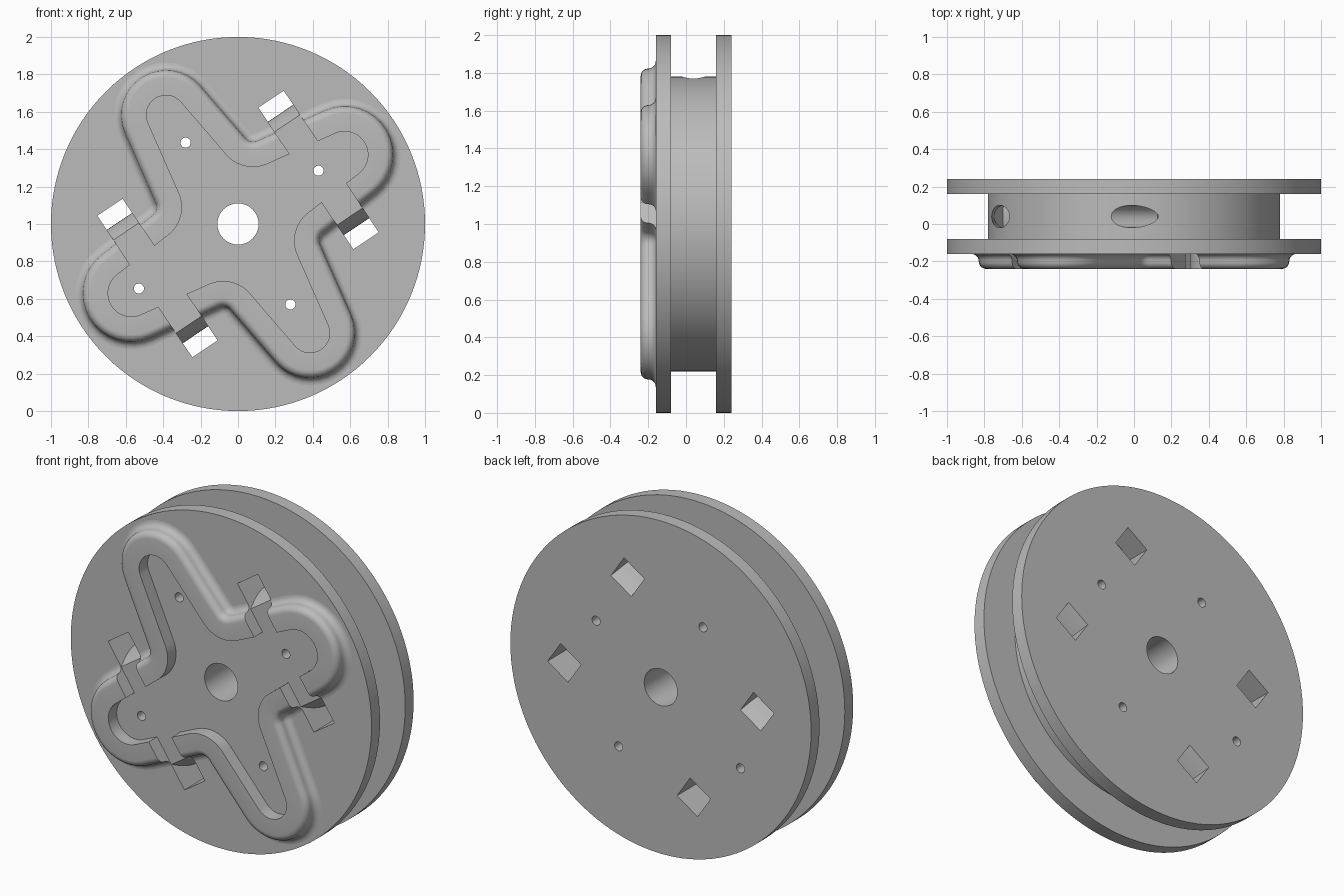
import bpy
import math
from mathutils import Vector

cube = bpy.data.objects.get("Cube")
if cube:
    bpy.data.objects.remove(cube)

grey = bpy.data.materials.new("neutral_grey")
grey.use_nodes = True
GREY = (0.5, 0.5, 0.5, 1)
grey.diffuse_color = GREY
grey.node_tree.nodes["Principled BSDF"].inputs["Base Color"].default_value = GREY

# Slot frame: n runs across the slotted strips, t along them
N = Vector((0.83, 0.557)).normalized()
T = Vector((N.y, -N.x))


def strip_point(n, t):
    return N * n + T * t


def loft(name, loops, ring=False):
    """Skin equal loops of 3D points; close as a ring or cap both ends."""
    count = len(loops[0])
    verts = [p for loop in loops for p in loop]
    faces = []
    for i in range(len(loops) if ring else len(loops) - 1):
        a, b = i * count, (i + 1) % len(loops) * count
        for j in range(count):
            k = (j + 1) % count
            faces.append((a + j, a + k, b + k, b + j))
    if not ring:
        faces.append(tuple(reversed(range(count))))
        faces.append(tuple(range(len(verts) - count, len(verts))))
    mesh = bpy.data.meshes.new(name)
    mesh.from_pydata(verts, [], faces)
    mesh.materials.append(grey)
    ob = bpy.data.objects.new(name, mesh)
    bpy.context.collection.objects.link(ob)
    bpy.ops.object.select_all(action="DESELECT")
    ob.select_set(True)
    bpy.context.view_layer.objects.active = ob
    bpy.ops.object.mode_set(mode="EDIT")
    bpy.ops.mesh.select_all(action="SELECT")
    bpy.ops.mesh.normals_make_consistent(inside=False)
    bpy.ops.object.mode_set(mode="OBJECT")
    return ob


def circle(radius, y, x=0, z=0, sides=128):
    angles = [math.tau * i / sides for i in range(sides)]
    return [Vector((x + radius * math.cos(a), y, 1 + z + radius * math.sin(a)))
            for a in angles]


def bore(name, radius, x, z):
    return loft(name, [circle(radius, y, x, z, 48) for y in (-0.4, 0.4)])


def strip_prism(name, profile, n_low, n_high):
    """Extrude a (t, y) profile across a strip."""
    loops = []
    for n in (n_low, n_high):
        loop = []
        for t, y in profile:
            p = strip_point(n, t)
            loop.append(Vector((p.x, y, 1 + p.y)))
        loops.append(loop)
    return loft(name, loops)


def cut(ob, cutters):
    for cutter in cutters:
        mod = ob.modifiers.new("cut", "BOOLEAN")
        mod.operation = "DIFFERENCE"
        mod.solver = "EXACT"
        mod.object = cutter
    graph = bpy.context.evaluated_depsgraph_get()
    mesh = bpy.data.meshes.new_from_object(ob.evaluated_get(graph))
    ob.modifiers.clear()
    ob.data = mesh


def smooth(ob):
    bpy.ops.object.select_all(action="DESELECT")
    ob.select_set(True)
    bpy.context.view_layer.objects.active = ob
    bpy.ops.object.shade_smooth_by_angle(angle=math.radians(30))


# Spool body: two flanges around a narrower hub
HUB = 0.78
body = loft("spool_body", [circle(r, y) for r, y in (
    (1, -0.16), (1, -0.08), (HUB, -0.08), (HUB, 0.16), (1, 0.16), (1, 0.24))])

# Raised wall: rounded four-lobed outline, convex lobes and concave valleys
half = [(-0.385, 0.583, 0.105), (0.08, 0.495, -0.19),
        (0.57, 0.37, 0.125), (0.49, -0.09, -0.19)]
arcs = half + [(-x, -z, r) for x, z, r in half]


def tangent_angle(a, b):
    d = Vector((b[0] - a[0], b[1] - a[1]))
    s = (a[2] - b[2]) / d.length
    d.normalize()
    u = d * s + Vector((-d.y, d.x)) * math.sqrt(1 - s * s)
    return math.atan2(u.y, u.x)


def outline(offset, y, steps=16):
    points = []
    for i, (x, z, r) in enumerate(arcs):
        start = tangent_angle(arcs[i - 1], arcs[i])
        end = tangent_angle(arcs[i], arcs[(i + 1) % len(arcs)])
        sweep = (end - start + math.pi) % math.tau - math.pi
        for k in range(steps + 1):
            a = start + sweep * k / steps
            points.append(Vector((x + (r + offset) * math.cos(a), y,
                                  1 + z + (r + offset) * math.sin(a))))
    return points


ROUND = 0.04
quarter = [math.pi / 2 * i / 6 for i in range(7)]
section = [(0, -0.15), (0, -0.24)]
section += [(0.095 + ROUND * math.sin(a), -0.2 - ROUND * math.cos(a)) for a in quarter]
section += [(0.175 - ROUND * math.cos(a), -0.2 + ROUND * math.sin(a)) for a in quarter[1:]]
section.append((0.175, -0.15))
wall = loft("raised_wall", [outline(d, y) for d, y in section], ring=True)

# Channels through the wall, and slots whose inner face bulges
END = 0.456
channels, slots = [], []
for side in (-1, 1):
    low, high = sorted((side * 0.437, side * 0.6))
    channels.append(strip_prism("channel_cutter", [
        (-END, -0.4), (END, -0.4), (END, -0.1), (-END, -0.1)], low, high))
    for end in (-1, 1):
        bulge = []
        for i in range(17):
            f = i / 16
            bulge.append((end * (0.3 + 0.065 * math.sin(math.pi * f)), -0.16 + 0.4 * f))
        profile = [(end * 0.3, -0.3)] + bulge + [
            (end * 0.3, 0.3), (end * END, 0.3), (end * END, -0.3)]
        slots.append(strip_prism("slot_cutter", profile, low, high))

# Axle bore and four small screw holes
bores = [bore("axle_cutter", 0.11, 0, 0)]
for x, z in ((-0.28, 0.435), (0.43, 0.285), (0.28, -0.43), (-0.53, -0.345)):
    bores.append(bore("screw_cutter", 0.027, x, z))

# Slanted cord holes from the hub surface into two slots
cords = []
for side in (-1, 1):
    along = strip_point(side * 0.46, 0.89).normalized()
    across = Vector((-along.y, along.x))
    start = strip_point(side * 0.42, -0.66)
    loops = []
    for distance in (-0.25, 0.28):
        loop = []
        for i in range(40):
            a = math.tau * i / 40
            p = start + along * distance + across * (0.06 * math.cos(a))
            loop.append(Vector((p.x, 0.04 + 0.06 * math.sin(a), 1 + p.y)))
        loops.append(loop)
    cords.append(loft("cord_cutter", loops))

cut(body, slots + bores + cords)
cut(wall, channels)
for ob in channels + slots + bores + cords:
    bpy.data.objects.remove(ob)
for ob in (body, wall):
    smooth(ob)
